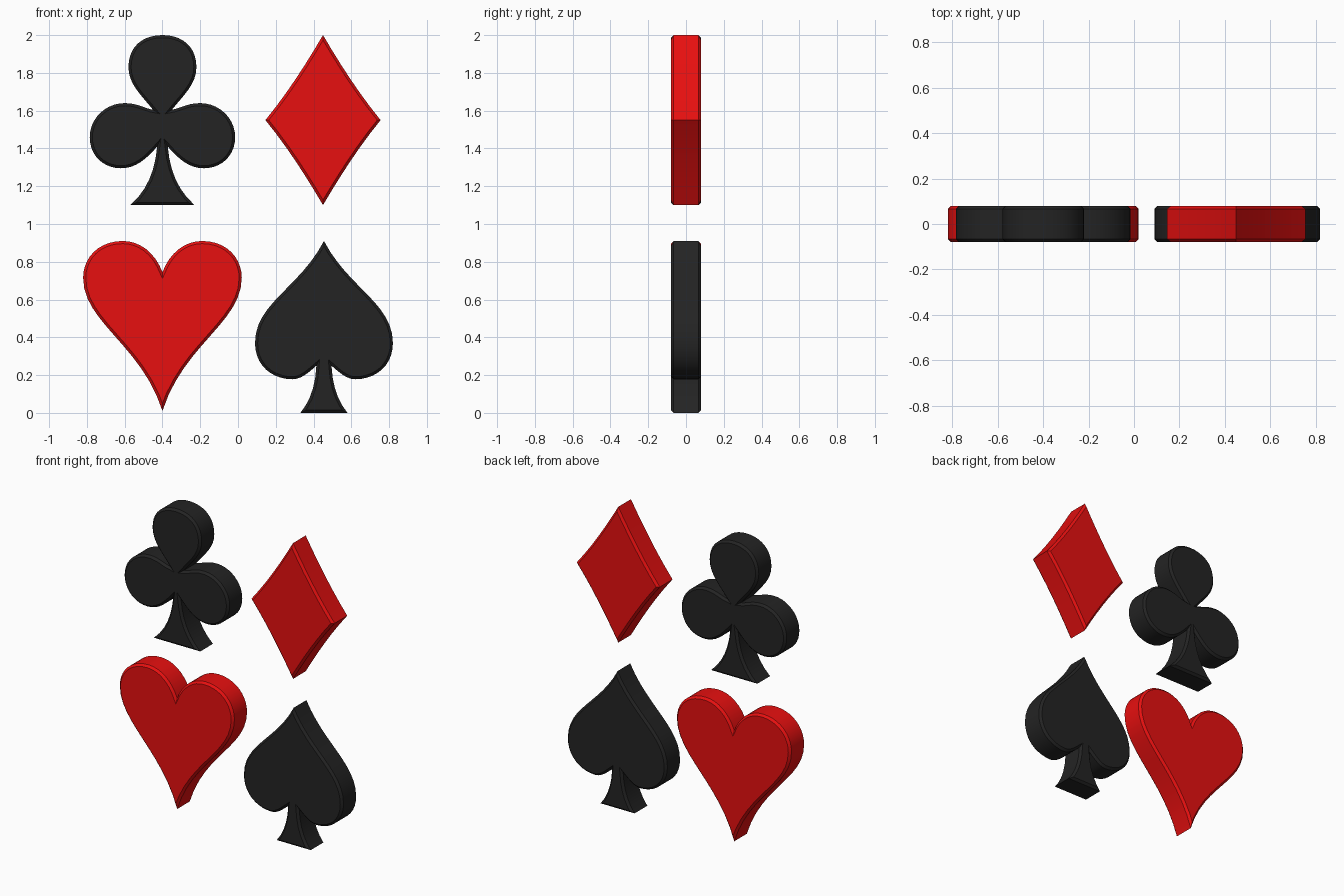
import bpy, bmesh, math
from mathutils import Vector
from mathutils.geometry import interpolate_bezier

if "Cube" in bpy.data.objects:
    bpy.data.objects.remove(bpy.data.objects["Cube"])

HALF = 0.08      # half thickness
CHAMFER = 0.014  # rim chamfer


def material(name, rgb):
    m = bpy.data.materials.new(name)
    m.diffuse_color = (*rgb, 1)
    m.use_nodes = True
    m.node_tree.nodes["Principled BSDF"].inputs["Base Color"].default_value = m.diffuse_color
    return m


RED = material("red", (0.8, 0.005, 0.005))
BLACK = material("black", (0.017, 0.017, 0.017))


def half_outline(start, segments):
    """Sample bezier segments (handle, handle, end, steps) of the right half."""
    pts = [Vector(start)]
    for h1, h2, end, n in segments:
        run = interpolate_bezier(pts[-1], Vector(h1), Vector(h2), Vector(end), n + 1)
        pts += [Vector(p[:2]) for p in run[1:]]
    return pts


def suit(name, cx, start, segments, mat):
    """Mirror the half outline, extrude it along y and chamfer both rims."""
    right = half_outline(start, segments)
    left = [Vector((-p.x, p.y)) for p in reversed(right) if p.x > 1e-4]
    bm = bmesh.new()
    face = bm.faces.new([bm.verts.new((cx + p.x, -HALF, p.y)) for p in right + left])
    ext = bmesh.ops.extrude_face_region(bm, geom=[face], use_keep_orig=True)
    verts = [g for g in ext["geom"] if isinstance(g, bmesh.types.BMVert)]
    bmesh.ops.translate(bm, verts=verts, vec=(0, 2 * HALF, 0))
    bmesh.ops.recalc_face_normals(bm, faces=bm.faces)
    rims = [e for e in bm.edges if abs(e.verts[0].co.y - e.verts[1].co.y) < 1e-5]
    bmesh.ops.bevel(bm, geom=rims, offset=CHAMFER, offset_type='OFFSET', segments=1,
                    profile=0.5, affect='EDGES', clamp_overlap=False)
    bmesh.ops.recalc_face_normals(bm, faces=bm.faces)
    me = bpy.data.meshes.new(name)
    bm.to_mesh(me)
    bm.free()
    me.materials.append(mat)
    me.shade_smooth()
    me.set_sharp_from_angle(angle=math.radians(30))
    ob = bpy.data.objects.new(name, me)
    bpy.context.collection.objects.link(ob)
    return ob


# Club: top lobe, side lobe, flared stem
suit("club", -0.4, (0, 2.0), [
    ((0.105, 2.0), (0.18, 1.94), (0.18, 1.83), 10),
    ((0.18, 1.74), (0.11, 1.68), (0.05, 1.605), 8),
    ((0.09, 1.61), (0.13, 1.64), (0.20, 1.64), 7),
    ((0.30, 1.64), (0.385, 1.56), (0.385, 1.46), 10),
    ((0.385, 1.36), (0.31, 1.295), (0.22, 1.295), 10),
    ((0.14, 1.295), (0.085, 1.345), (0.028, 1.41), 8),
    ((0.04, 1.28), (0.08, 1.18), (0.17, 1.10), 6),
    ((0.113, 1.10), (0.057, 1.10), (0, 1.10), 1),
], BLACK)

# Diamond: slightly hollow sides
suit("diamond", 0.45, (0, 2.0), [
    ((0.088, 1.85), (0.19, 1.69), (0.305, 1.55), 6),
    ((0.19, 1.41), (0.088, 1.25), (0, 1.10), 6),
], RED)

# Heart: notch, lobe, long side to the tip
suit("heart", -0.4, (0, 0.745), [
    ((0.04, 0.85), (0.12, 0.91), (0.21, 0.91), 8),
    ((0.34, 0.91), (0.42, 0.82), (0.42, 0.715), 10),
    ((0.42, 0.48), (0.11, 0.36), (0, 0.01), 12),
], RED)

# Spade: long side, lobe, flared stem
suit("spade", 0.455, (0, 0.91), [
    ((0.13, 0.66), (0.365, 0.58), (0.365, 0.37), 12),
    ((0.365, 0.25), (0.275, 0.178), (0.165, 0.178), 10),
    ((0.12, 0.178), (0.08, 0.215), (0.04, 0.25), 6),
    ((0.045, 0.14), (0.075, 0.06), (0.125, 0), 5),
    ((0.083, 0), (0.042, 0), (0, 0), 1),
], BLACK)
